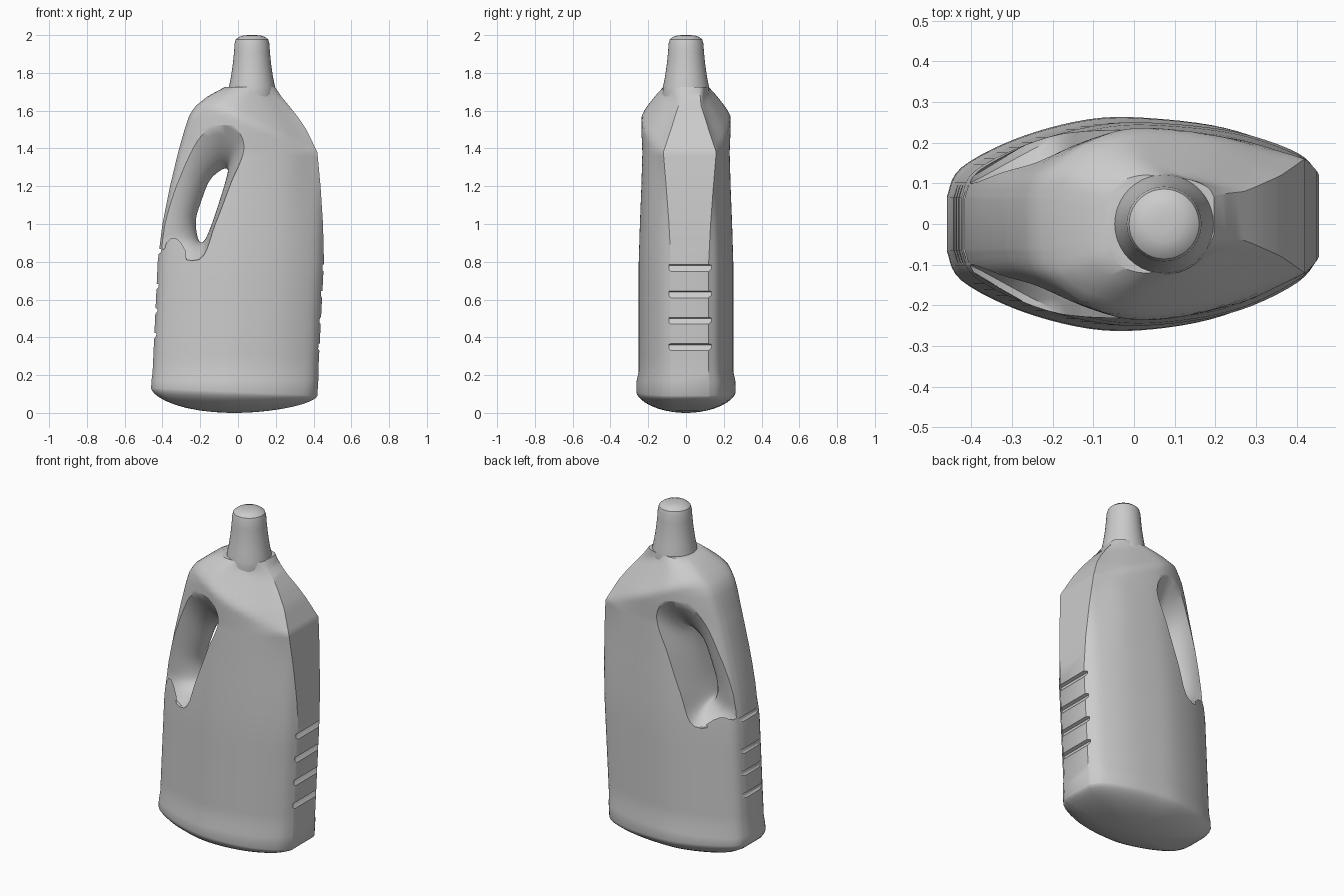
import bpy, bmesh, math
from mathutils import Vector

if "Cube" in bpy.data.objects:
    bpy.data.objects.remove(bpy.data.objects["Cube"], do_unlink=True)

grey = bpy.data.materials.new("light grey plastic")
grey.use_nodes = True
grey.diffuse_color = (0.6, 0.6, 0.6, 1)
grey.node_tree.nodes["Principled BSDF"].inputs["Base Color"].default_value = (0.6, 0.6, 0.6, 1)


def lerp_table(table, v):
    """Linear lookup in rows of (key, values...)."""
    if v <= table[0][0]:
        return table[0][1:]
    for a, b in zip(table, table[1:]):
        if v <= b[0]:
            f = (v - a[0]) / (b[0] - a[0])
            return tuple(p + (q - p) * f for p, q in zip(a[1:], b[1:]))
    return table[-1][1:]


def spline(points, steps, closed=False):
    """Catmull-Rom curve through the given 2D points."""
    n = len(points)
    pts = [Vector(p) for p in points]
    out = []
    for i in range(n if closed else n - 1):
        if closed:
            a, b, c, d = (pts[(i + k) % n] for k in (-1, 0, 1, 2))
        else:
            a, b, c, d = (pts[min(max(i + k, 0), n - 1)] for k in (-1, 0, 1, 2))
        for j in range(steps):
            t = j / steps
            out.append(b + (c - a) * t / 2 + (a * 2 - b * 5 + c * 4 - d) * t * t / 2
                       + (b * 3 - a - c * 3 + d) * t ** 3 / 2)
    return out if closed else out + [pts[-1]]


def loft(name, rings):
    """Skin closed rings and cap both ends."""
    bm = bmesh.new()
    rows = [[bm.verts.new(p) for p in ring] for ring in rings]
    n = len(rows[0])
    for a, b in zip(rows, rows[1:]):
        for i in range(n):
            j = (i + 1) % n
            bm.faces.new((a[i], a[j], b[j], b[i]))
    bm.faces.new(rows[0][::-1])
    bm.faces.new(rows[-1])
    bmesh.ops.recalc_face_normals(bm, faces=bm.faces)
    mesh = bpy.data.meshes.new(name)
    bm.to_mesh(mesh)
    bm.free()
    mesh.materials.append(grey)
    obj = bpy.data.objects.new(name, mesh)
    bpy.context.collection.objects.link(obj)
    return obj


def cut(target, cutter):
    mod = target.modifiers.new("cut", "BOOLEAN")
    mod.operation, mod.solver, mod.object = "DIFFERENCE", "EXACT", cutter
    bpy.context.view_layer.objects.active = target
    bpy.ops.object.modifier_apply(modifier=mod.name)
    bpy.data.objects.remove(cutter, do_unlink=True)


# Body: height, left edge, right edge, half depth, right panel half width
BODY = [
    (0.10, -0.46, 0.42, 0.262, 0.10), (0.17, -0.458, 0.425, 0.260, 0.10),
    (0.22, -0.452, 0.425, 0.249, 0.10), (0.80, -0.425, 0.455, 0.249, 0.10),
    (1.00, -0.40, 0.45, 0.243, 0.11), (1.20, -0.36, 0.437, 0.235, 0.125),
    (1.38, -0.317, 0.42, 0.230, 0.14), (1.50, -0.283, 0.362, 0.235, 0.135),
    (1.57, -0.26, 0.315, 0.235, 0.13), (1.62, -0.23, 0.275, 0.235, 0.12),
    (1.68, -0.155, 0.225, 0.235, 0.11), (1.735, -0.05, 0.19, 0.235, 0.09)]


def section(z, scale=1.0):
    left, right, depth, panel = lerp_table(BODY, z)
    mid, half = (left + right) / 2, (right - left) / 2
    e = panel / depth
    outline = spline([(1, e), (0.88, max(0.64, e + 0.08)), (0.55, 0.88), (0.15, 0.99),
                      (-0.2, 0.985), (-0.6, 0.81), (-0.92, 0.53), (-1, 0.26)], 5)
    front, back = [], []
    for t, s in outline:
        x = mid + t * half * scale
        # Sloping shoulder above a slanted crease
        slope = max(0.5, 1 - 2.8 * max(0, z - (1.57 - 0.45 * x)))
        y = s * depth * scale * slope
        # The right end leans slightly backwards
        skew = 0.02 * max(0, t) ** 2 * scale
        back.append((x, skew + y))
        front.append((x, skew - y))
    return back + front[::-1]


rings = []
for s in (0.08, 0.25, 0.42, 0.58, 0.72, 0.83, 0.91, 0.96, 0.988, 1.0):    # domed base
    dome = 1 - (1 - s * s) ** 0.6
    rings.append([(x, y, (0.11 - 0.045 * x) * dome) for x, y in section(0.1, s)])
heights = [0.17, 0.22] + [0.3 + 0.1 * i for i in range(11)]
heights += [1.36, 1.38] + [1.40 + 0.025 * i for i in range(14)]
for z in heights:
    rings.append([(x, y, z) for x, y in section(z)])
body = loft("bottle_body", rings)

# Handle opening: waisted cutter from a wide outer outline to a narrow hole
outer = spline([(-0.205, 0.82), (-0.12, 1.0), (-0.035, 1.22), (0.04, 1.41), (-0.02, 1.525),
                (-0.155, 1.555), (-0.262, 1.45), (-0.335, 1.22), (-0.385, 1.0), (-0.385, 0.875)], 5, True)
inner = spline([(-0.185, 0.905), (-0.15, 0.97), (-0.105, 1.10), (-0.065, 1.23), (-0.055, 1.29),
                (-0.09, 1.285), (-0.15, 1.23), (-0.195, 1.12), (-0.223, 1.02), (-0.212, 0.925)], 5, True)
DEPTH = [(-0.40, 0.095), (-0.25, 0.172), (-0.12, 0.23), (0.04, 0.245)]
rings = []
for k in range(-9, 10):
    u = k / 7.5
    f = min(1.1, abs(u) ** 1.7)
    ring = []
    for o, i in zip(outer, inner):
        p = i.lerp(o, f)
        ring.append((p.x, u * lerp_table(DEPTH, p.x)[0], p.y))
    rings.append(ring)
cut(body, loft("handle_cutter", rings))


# Grip grooves: wedges, deepest at the top
def groove(x, z, sign, y0, y1, depth, drop):
    profile = [(x + sign * 0.04, z + 0.02), (x - sign * depth, z),
               (x - sign * depth * 0.7, z - 0.015), (x + sign * 0.04, z - drop)]
    cut(body, loft("groove_cutter", [[(px, y, pz) for px, pz in profile] for y in (y0, y1)]))


for z in (0.36, 0.50, 0.64, 0.78):
    groove(lerp_table(BODY, z)[1], z, 1, -0.09, 0.135, 0.018, 0.09)
for z in (0.42, 0.55, 0.68):
    groove(lerp_table(BODY, z)[0], z, -1, -0.11, 0.11, 0.012, 0.07)
groove(lerp_table(BODY, 0.86)[0], 0.865, -1, -0.2, 0.2, 0.012, 0.06)

# Neck and cap, turned round a vertical axis
NECK = [(1.62, 0.118), (1.69, 0.125), (1.73, 0.121), (1.78, 0.111), (1.85, 0.101), (1.91, 0.095),
        (1.955, 0.092), (1.977, 0.086), (1.99, 0.07), (1.998, 0.045), (2.0, 0.02)]
rings = []
for z, r in NECK:
    rings.append([(0.074 + r * math.cos(a), r * math.sin(a), z)
                  for a in (math.tau * i / 40 for i in range(40))])
neck = loft("neck_and_cap", rings)

for obj in (body, neck):
    bpy.ops.object.select_all(action="DESELECT")
    obj.select_set(True)
    bpy.context.view_layer.objects.active = obj
    bpy.ops.object.shade_smooth_by_angle(angle=math.radians(35))
